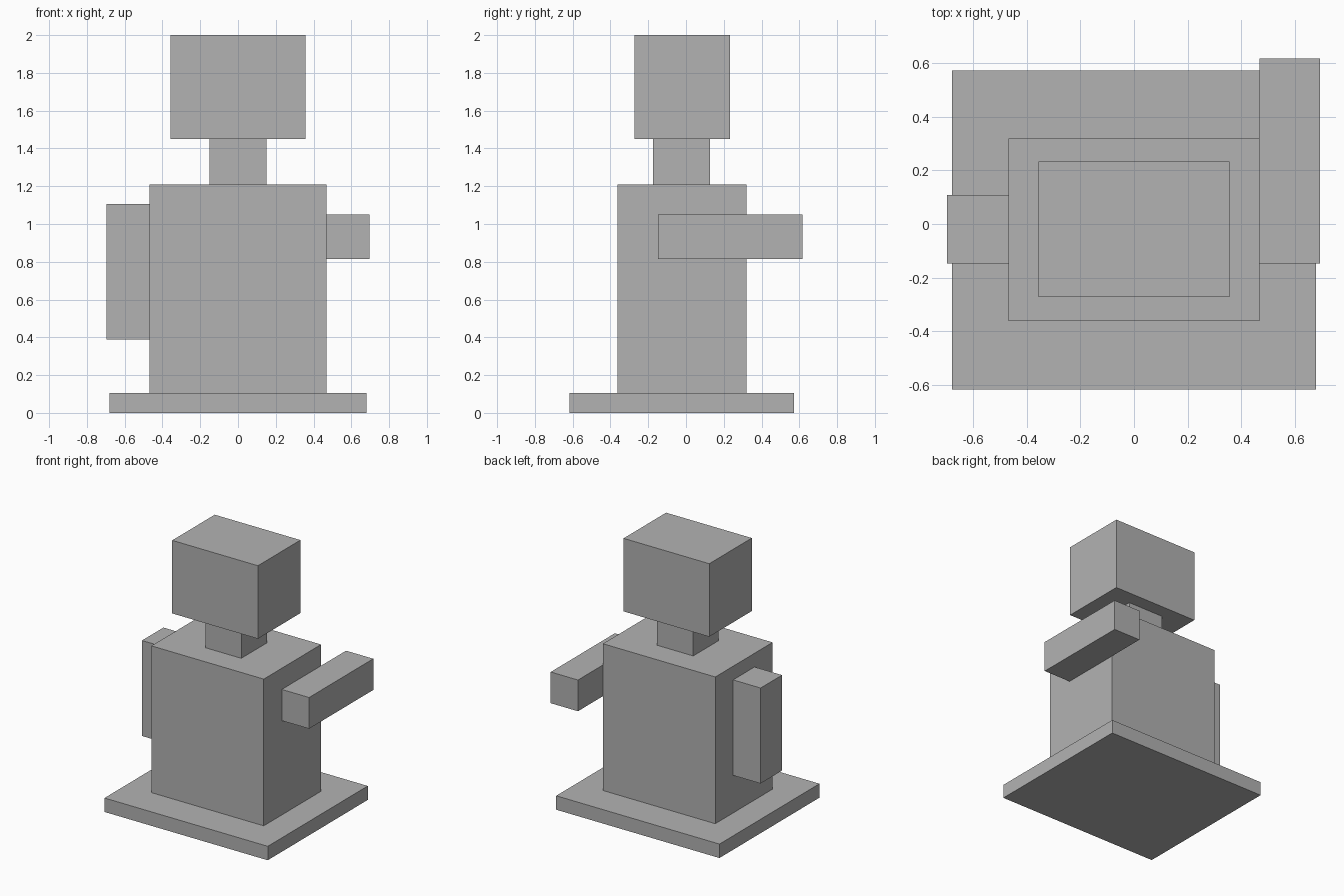
import bpy
import bmesh
from mathutils import Vector

cube = bpy.data.objects.get("Cube")
if cube:
    bpy.data.objects.remove(cube, do_unlink=True)

# Single plain grey for the whole figure
grey = bpy.data.materials.new("plain grey")
grey.use_nodes = True
colour = (0.448, 0.448, 0.448, 1.0)
grey.diffuse_color = colour
grey.node_tree.nodes["Principled BSDF"].inputs["Base Color"].default_value = colour


def box(name, low, high):
    """Flat-shaded block between two opposite corners."""
    low, high = Vector(low), Vector(high)
    bm = bmesh.new()
    bmesh.ops.create_cube(bm, size=1.0)
    bmesh.ops.scale(bm, vec=high - low, verts=bm.verts)
    mesh = bpy.data.meshes.new(name)
    bm.to_mesh(mesh)
    bm.free()
    mesh.materials.append(grey)
    obj = bpy.data.objects.new(name, mesh)
    obj.location = (low + high) / 2
    bpy.context.scene.collection.objects.link(obj)
    return obj


# Base and central stack
box("base_plate", (-0.68, -0.617, 0.0), (0.68, 0.573, 0.105))
box("torso", (-0.468, -0.362, 0.105), (0.468, 0.32, 1.21))
box("neck", (-0.15, -0.175, 1.21), (0.15, 0.128, 1.45))
box("head", (-0.357, -0.273, 1.45), (0.357, 0.233, 2.0))

# Lowered arm and outstretched arm
box("right_arm", (-0.697, -0.147, 0.388), (-0.468, 0.108, 1.107))
box("left_arm", (0.468, -0.147, 0.815), (0.695, 0.617, 1.05))
